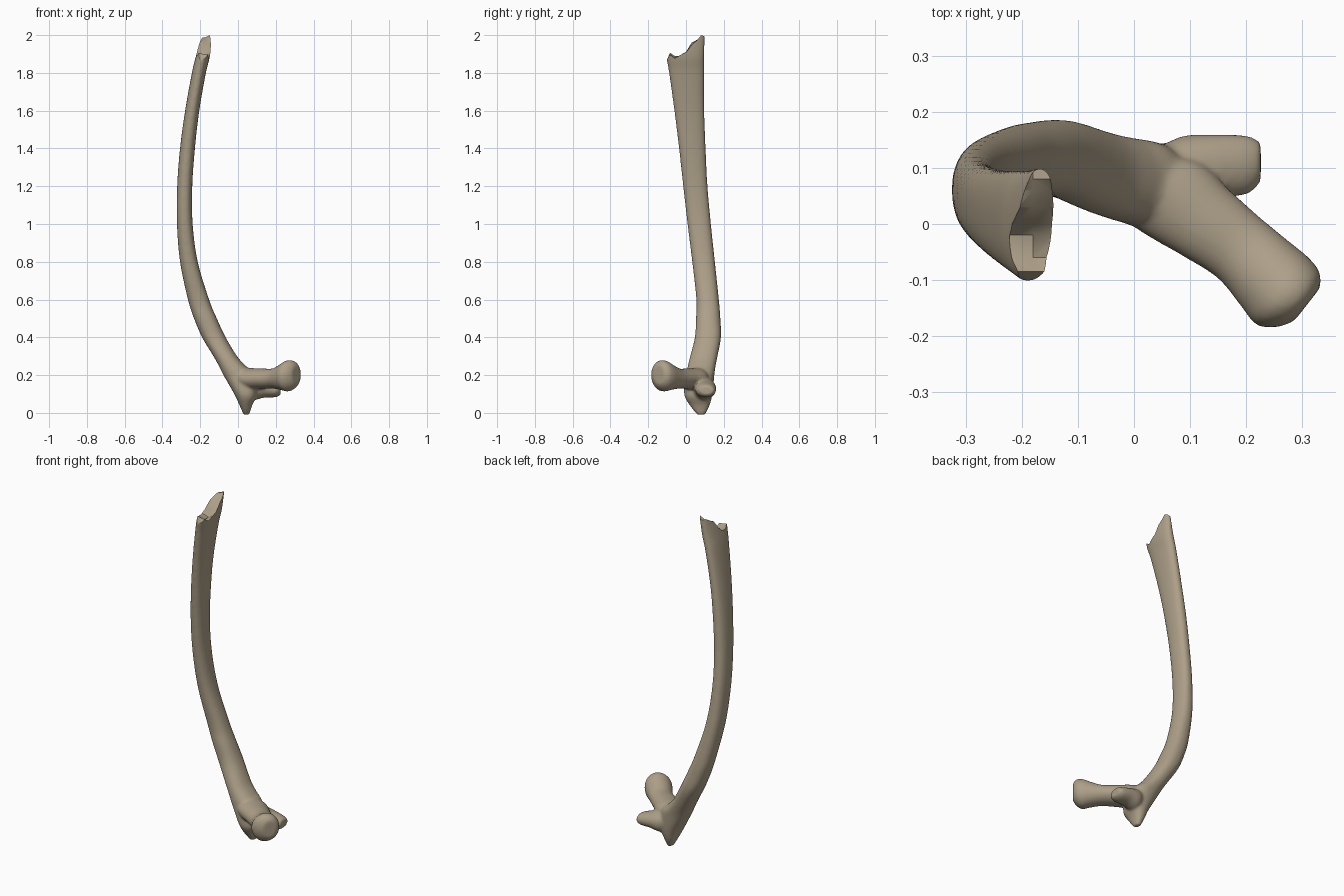
import bpy, bmesh, math, random
from mathutils import Vector

if "Cube" in bpy.data.objects:
    bpy.data.objects.remove(bpy.data.objects["Cube"])

random.seed(4)


def skin(name, rings):
    """Closed tube through rings of points, capped at both ends."""
    bm = bmesh.new()
    loops = [[bm.verts.new(p) for p in ring] for ring in rings]
    n = len(loops[0])
    for a, b in zip(loops, loops[1:]):
        for i in range(n):
            j = (i + 1) % n
            bm.faces.new((a[i], a[j], b[j], b[i]))
    bm.faces.new(loops[0])
    bm.faces.new(loops[-1])
    bmesh.ops.recalc_face_normals(bm, faces=bm.faces)
    mesh = bpy.data.meshes.new(name)
    bm.to_mesh(mesh)
    bm.free()
    obj = bpy.data.objects.new(name, mesh)
    bpy.context.collection.objects.link(obj)
    return obj


def smooth_rows(rows, steps=5):
    """Catmull-Rom interpolation between rows of numbers."""
    out = []
    for k in range(len(rows) - 1):
        a, b, c, d = (rows[max(0, min(len(rows) - 1, k + o))] for o in (-1, 0, 1, 2))
        for s in range(steps):
            t = s / steps
            out.append([0.5 * (2 * q + (r - p) * t + (2 * p - 5 * q + 4 * r - w) * t * t
                               + (3 * q - p - 3 * r + w) * t ** 3)
                        for p, q, r, w in zip(a, b, c, d)])
    return out + [list(rows[-1])]


def oval(center, u, v, power=2.0, n=32):
    """Superellipse ring around center with half axes u and v."""
    pts = []
    for i in range(n):
        t = 2 * math.pi * i / n
        c, s = math.cos(t), math.sin(t)
        c = math.copysign(abs(c) ** (2 / power), c)
        s = math.copysign(abs(s) ** (2 / power), s)
        pts.append(Vector(center) + u * c + v * s)
    return pts


def branch(name, rows, angle):
    """Side branch: rows of x, y, z, half width, half height."""
    side = Vector((math.cos(angle), math.sin(angle), 0))
    return skin(name, [oval((x, y, z), side * w, Vector((0, 0, h)))
                       for x, y, z, w, h in smooth_rows(rows)])


def apply(obj, kind, **settings):
    mod = obj.modifiers.new(kind.title(), kind)
    for key, value in settings.items():
        setattr(mod, key, value)
    bpy.context.view_layer.objects.active = obj
    bpy.ops.object.modifier_apply(modifier=mod.name)


# Curved shaft: z, x min, x max, y min, y max
shaft_rows = [
    (-0.01, 0.030, 0.060, 0.060, 0.100),
    (0.04, 0.008, 0.075, 0.020, 0.125),
    (0.10, -0.020, 0.100, -0.010, 0.140),
    (0.20, -0.077, 0.090, 0.000, 0.150),
    (0.25, -0.102, 0.040, 0.010, 0.157),
    (0.30, -0.130, -0.005, 0.022, 0.167),
    (0.40, -0.190, -0.065, 0.047, 0.185),
    (0.50, -0.233, -0.112, 0.053, 0.182),
    (0.60, -0.265, -0.153, 0.055, 0.174),
    (0.80, -0.307, -0.213, 0.033, 0.153),
    (1.00, -0.323, -0.240, 0.008, 0.132),
    (1.20, -0.322, -0.242, -0.015, 0.114),
    (1.40, -0.307, -0.228, -0.037, 0.104),
    (1.60, -0.280, -0.205, -0.062, 0.097),
    (1.80, -0.244, -0.170, -0.090, 0.096),
    (1.90, -0.220, -0.147, -0.106, 0.097),
    (2.06, -0.178, -0.135, -0.115, 0.102),
]
rib = skin("rib_bone", [
    oval(((x0 + x1) / 2, (y0 + y1) / 2, z), Vector(((x1 - x0) / 2, 0, 0)),
         Vector((0, (y1 - y0) / 2, 0)), 2.3)
    for z, x0, x1, y0, y1 in smooth_rows(shaft_rows)])

# Neck widening into the knobbed head
neck = branch("neck_and_head", [
    (-0.03, 0.08, 0.205, 0.05, 0.040),
    (0.06, 0.05, 0.182, 0.08, 0.056),
    (0.13, 0.00, 0.181, 0.072, 0.054),
    (0.19, -0.045, 0.182, 0.066, 0.054),
    (0.235, -0.09, 0.190, 0.072, 0.070),
    (0.265, -0.12, 0.196, 0.076, 0.083),
    (0.293, -0.135, 0.202, 0.062, 0.072),
    (0.309, -0.143, 0.202, 0.038, 0.050)], math.radians(52))

# Blunt side knob behind the neck
knob = branch("side_knob", [
    (0.02, 0.07, 0.150, 0.050, 0.065),
    (0.08, 0.095, 0.130, 0.060, 0.062),
    (0.14, 0.103, 0.128, 0.057, 0.047),
    (0.20, 0.105, 0.120, 0.053, 0.037),
    (0.226, 0.11, 0.120, 0.036, 0.024)], math.radians(90))

# Fuse the parts into one soft surface
for obj in (rib, neck, knob):
    obj.select_set(True)
bpy.context.view_layer.objects.active = rib
bpy.ops.object.join()
apply(rib, "REMESH", mode="VOXEL", voxel_size=0.007)
apply(rib, "SMOOTH", factor=0.5, iterations=8)

# Jagged broken end: y, z of the break line
break_line = [(-0.2, 1.84), (-0.105, 1.87), (-0.085, 1.90), (-0.06, 1.885), (-0.02, 1.892),
              (0.0, 1.92), (0.03, 1.955), (0.06, 1.985), (0.08, 2.0), (0.2, 2.0)]
rings = []
for k in range(9):
    x = -0.30 + 0.03 * k
    ring = [(x, y, min(2.0, z + random.uniform(-0.016, 0.008))) for y, z in break_line]
    rings.append(ring + [(x, 0.2, 2.4), (x, -0.2, 2.4)])
cutter = skin("break_cutter", rings)
cutter.hide_render = True
apply(rib, "BOOLEAN", operation="DIFFERENCE", solver="EXACT", object=cutter)
bpy.data.objects.remove(cutter)

# Colour and shading
bone = bpy.data.materials.new("tan_bone")
bone.diffuse_color = (0.42, 0.35, 0.25, 1)
bone.use_nodes = True
bone.node_tree.nodes["Principled BSDF"].inputs["Base Color"].default_value = bone.diffuse_color
rib.data.materials.clear()
rib.data.materials.append(bone)
for poly in rib.data.polygons:
    poly.material_index = 0
bpy.ops.object.select_all(action="DESELECT")
rib.select_set(True)
bpy.context.view_layer.objects.active = rib
bpy.ops.object.shade_smooth_by_angle(angle=math.radians(35))
